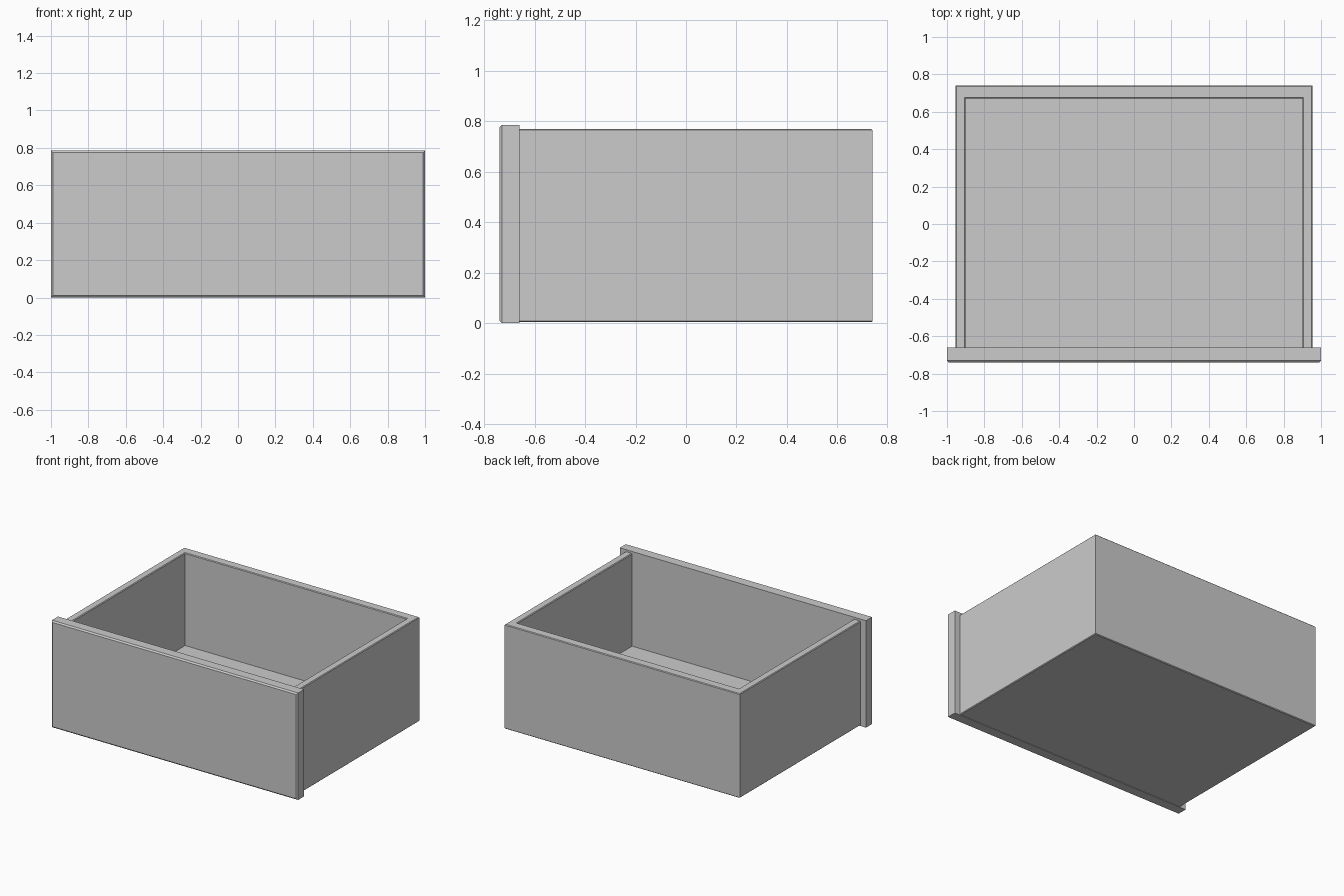
import bpy
import bmesh

cube = bpy.data.objects.get("Cube")
if cube:
    bpy.data.objects.remove(cube, do_unlink=True)

GREY = (0.6, 0.6, 0.6, 1.0)
mat = bpy.data.materials.new("plain grey")
mat.use_nodes = True
mat.diffuse_color = GREY
mat.node_tree.nodes["Principled BSDF"].inputs["Base Color"].default_value = GREY

# Main dimensions
FRONT, BACK, JOINT = -0.74, 0.74, -0.66
OUTER, INNER, INNER_BACK = 0.955, 0.9, 0.672
BOTTOM, FLOOR, RIM, PANEL_TOP = 0.004, 0.09, 0.77, 0.785


def finish(name, bm):
    bmesh.ops.recalc_face_normals(bm, faces=bm.faces)
    mesh = bpy.data.meshes.new(name)
    bm.to_mesh(mesh)
    bm.free()
    mesh.materials.append(mat)
    obj = bpy.data.objects.new(name, mesh)
    bpy.context.collection.objects.link(obj)
    return obj


def chamfer(bm, width, rule):
    """Chamfer every edge whose two ends satisfy the rule."""
    edges = [e for e in bm.edges if all(rule(v.co) for v in e.verts)]
    bmesh.ops.bevel(bm, geom=edges, offset=width, segments=1, affect='EDGES')


def box(x, y, z):
    bm = bmesh.new()
    bmesh.ops.create_cube(bm, size=1)
    for v in bm.verts:
        for i, (low, high) in enumerate((x, y, z)):
            v.co[i] = high if v.co[i] > 0 else low
    return bm


# Front panel with chamfered front edges
bm = box((-1, 1), (FRONT, JOINT), (0, PANEL_TOP))
chamfer(bm, 0.01, lambda co: co.y < FRONT + 0.001)
finish("front_panel", bm)

# U-shaped walls: outline extruded upwards
bm = bmesh.new()
outline = [(-OUTER, JOINT), (-OUTER, BACK), (OUTER, BACK), (OUTER, JOINT),
           (INNER, JOINT), (INNER, INNER_BACK), (-INNER, INNER_BACK), (-INNER, JOINT)]
face = bm.faces.new([bm.verts.new((x, y, BOTTOM)) for x, y in outline])
walls = bmesh.ops.extrude_face_region(bm, geom=[face])
for v in walls["geom"]:
    if isinstance(v, bmesh.types.BMVert):
        v.co.z = RIM


def long_edge(e):
    a, b = (v.co for v in e.verts)
    at_joint = a.y < JOINT + 0.001 and b.y < JOINT + 0.001
    on_rim = min(a.z, b.z) > RIM - 0.001
    on_base = max(a.z, b.z) < BOTTOM + 0.001
    outside = abs(a.x) > INNER + 0.001 and abs(b.x) > INNER + 0.001
    return not at_joint and (on_rim or (on_base and outside))


bmesh.ops.bevel(bm, geom=[e for e in bm.edges if long_edge(e)],
                offset=0.005, segments=1, affect='EDGES')
finish("side_and_back_walls", bm)

# Floor board between the walls
finish("floor_board", box((-INNER, INNER), (JOINT, INNER_BACK), (BOTTOM, FLOOR)))
